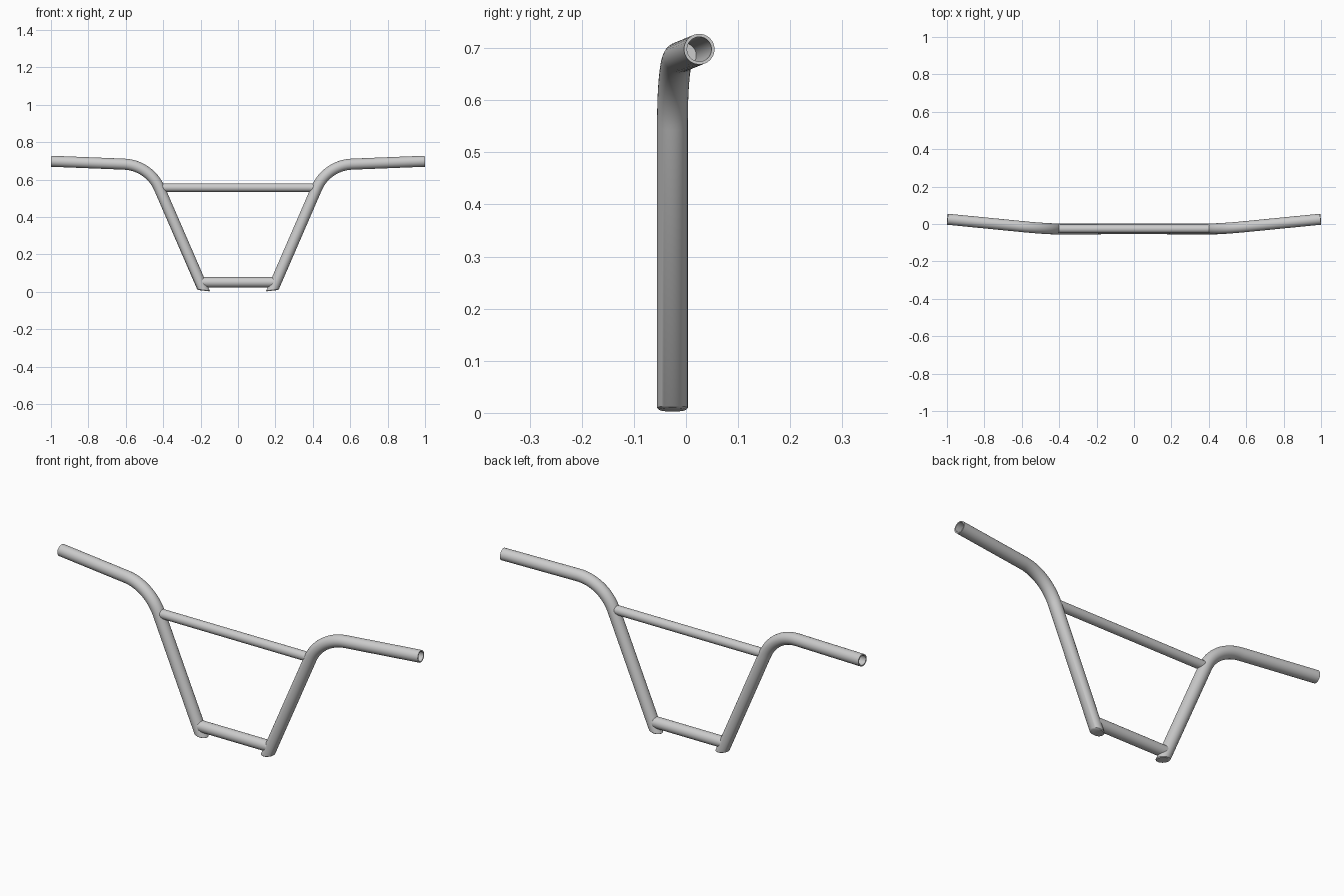
import bpy, bmesh, math
from mathutils import Vector

if "Cube" in bpy.data.objects:
    bpy.data.objects.remove(bpy.data.objects["Cube"])

SIDES = 32
R = 0.0295          # main tube radius
Y = -0.026          # depth of the frame plane


def sweep(name, stations, mirror=False):
    """stations: (centre, tangent, radius, optional cut-plane normal); ends are capped."""
    bm = bmesh.new()
    rings = []
    t0 = stations[0][1].normalized()
    u = Vector((0, 1, 0)) - t0 * t0.y
    u.normalize()
    for c, t, r, cut in stations:
        t = t.normalized()
        u = (u - t * u.dot(t)).normalized()
        v = t.cross(u)
        ring = []
        for i in range(SIDES):
            a = 2 * math.pi * i / SIDES
            d = (u * math.cos(a) + v * math.sin(a)) * r
            if cut:                                   # slide along the tube onto the cut
                d -= t * (d.dot(cut) / t.dot(cut))
            ring.append(bm.verts.new(c + d))
        rings.append(ring)
    for a, b in zip(rings, rings[1:]):
        for i in range(SIDES):
            j = (i + 1) % SIDES
            bm.faces.new((a[i], a[j], b[j], b[i]))
    bm.faces.new(rings[0])
    bm.faces.new(rings[-1])
    bmesh.ops.recalc_face_normals(bm, faces=bm.faces)
    mesh = bpy.data.meshes.new(name)
    bm.to_mesh(mesh)
    bm.free()
    ob = bpy.data.objects.new(name, mesh)
    bpy.context.collection.objects.link(ob)
    bpy.ops.object.select_all(action='DESELECT')
    ob.select_set(True)
    bpy.context.view_layer.objects.active = ob
    bpy.ops.object.shade_smooth_by_angle(angle=math.radians(35))
    if mirror:
        m = ob.modifiers.new("mirror", 'MIRROR')
        m.use_mirror_merge = False
    return ob


# Side tube: leg, rounded bend and swept-back grip with a hollow end
foot = Vector((0.183, Y, 0.006))
corner = Vector((0.474, Y, 0.677))
tip = Vector((0.998, 0.0255, 0.698))
leg = (corner - foot).normalized()
grip = (tip - corner).normalized()
cut = Vector((0.12, 0, -1)).normalized()

st = [(foot, leg, R * 0.86, cut), (foot + leg * 0.004, leg, R, cut)]
bend = 0.135
p0, p2 = corner - leg * bend, corner + grip * bend
half = leg.angle(grip) / 2
radius = bend / math.tan(half)
centre = corner + (grip - leg).normalized() * (radius / math.cos(half))
e1 = (p0 - centre).normalized()
for k in range(17):
    a = 2 * half * k / 16
    p = centre + (e1 * math.cos(a) + leg * math.sin(a)) * radius
    st.append((p, leg * math.cos(a) - e1 * math.sin(a), R, None))
st += [(tip, grip, R, None), (tip, grip, R * 0.8, None),
       (tip - grip * 0.3, grip, R * 0.8, None)]
sweep("side_tube", st, mirror=True)


# Straight bars joining the two sides
def bar(name, half_len, z, r):
    x = Vector((1, 0, 0))
    sweep(name, [(Vector((s * half_len, Y, z)), x, r, None) for s in (-1, 1)])


bar("cross_bar", 0.415, 0.557, 0.0225)
bar("clamp_bar", 0.195, 0.051, 0.0275)
